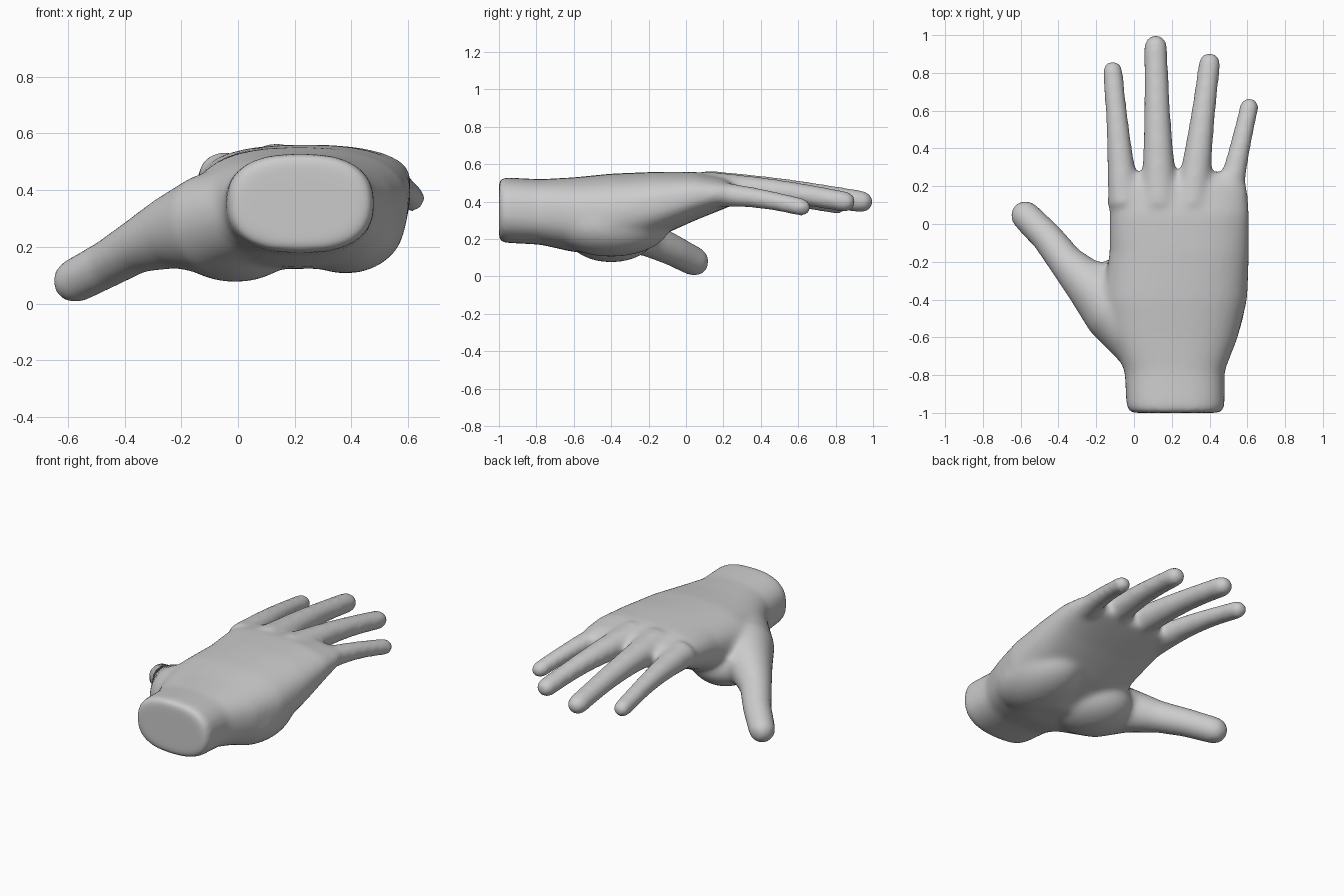
import bpy, bmesh, math
from mathutils import Vector

if "Cube" in bpy.data.objects:
    bpy.data.objects.remove(bpy.data.objects["Cube"])

skin = bpy.data.materials.new("light_grey")
skin.use_nodes = True
skin.diffuse_color = (0.6, 0.6, 0.6, 1)
skin.node_tree.nodes["Principled BSDF"].inputs["Base Color"].default_value = skin.diffuse_color

bm = bmesh.new()
SIDES = 32


def loft(rings, power=2):
    """Skin a closed tube through (centre, side axis, up axis) rings."""
    loops = []
    for centre, side, up in rings:
        loop = []
        for i in range(SIDES):
            angle = math.tau * i / SIDES
            u, v = math.cos(angle), math.sin(angle)
            u = math.copysign(abs(u) ** (2 / power), u)
            v = math.copysign(abs(v) ** (2 / power), v)
            loop.append(bm.verts.new(centre + side * u + up * v))
        loops.append(loop)
    faces = [bm.faces.new(loops[0][::-1]), bm.faces.new(loops[-1])]
    for a, b in zip(loops, loops[1:]):
        for i in range(SIDES):
            j = (i + 1) % SIDES
            faces.append(bm.faces.new((a[i], a[j], b[j], b[i])))
    bmesh.ops.recalc_face_normals(bm, faces=faces)


def digit(points, radii, flatness=1):
    """Round-tipped tube along the points."""
    rings = []
    last = len(points) - 1
    for i, (point, radius) in enumerate(zip(points, radii)):
        along = (points[min(i + 1, last)] - points[max(i - 1, 0)]).normalized()
        side = along.cross(Vector((0, 0, 1))).normalized()
        up = side.cross(along) * flatness
        rings.append((point, side * radius, up * radius))
    centre, side, up = rings[-1]
    for k in range(1, 6):
        angle = math.radians(17 * k)
        rings.append((centre + along * radius * math.sin(angle),
                      side * math.cos(angle), up * math.cos(angle)))
    loft(rings)


def finger(root, tip, radius, steps=8):
    """Slightly arched finger that flares towards the knuckle."""
    root, tip = Vector(root), Vector(tip)
    points, radii = [], []
    for i in range(steps + 1):
        t = i / steps
        arch = Vector((0, 0, math.sin(math.pi * t) / 50))
        points.append(root.lerp(tip, t) + arch)
        radii.append(radius * (1 + 0.65 * (1 - t) ** 2))
    digit(points, radii, 0.95)


def pad(centre, radii, turn=0):
    """Fleshy ellipsoid, turned about z."""
    ball = bmesh.ops.create_uvsphere(bm, u_segments=24, v_segments=14, radius=1)["verts"]
    c, s = math.cos(turn), math.sin(turn)
    for v in ball:
        x, y, z = [a * b for a, b in zip(v.co, radii)]
        v.co = Vector(centre) + Vector((x * c - y * s, x * s + y * c, z))


# Wrist and palm: y, right x, left x, bottom z, top z
palm = [
    (-1, -0.02, 0.46, 0.19, 0.52), (-0.97, -0.04, 0.48, 0.18, 0.53),
    (-0.78, -0.05, 0.48, 0.17, 0.52), (-0.6, -0.13, 0.55, 0.13, 0.53),
    (-0.4, -0.17, 0.6, 0.12, 0.55), (-0.15, -0.13, 0.61, 0.21, 0.56),
    (0.05, -0.13, 0.61, 0.3, 0.56), (0.2, -0.12, 0.6, 0.36, 0.53),
    (0.27, -0.1, 0.56, 0.39, 0.49),
]
loft([(Vector(((a + b) / 2, y, (c + d) / 2)), Vector(((b - a) / 2, 0, 0)),
       Vector((0, 0, (d - c) / 2))) for y, a, b, c, d in palm], 2.5)

# Thumb
thumb_path = [(0.04, -0.62, 0.32), (-0.1, -0.45, 0.28), (-0.24, -0.32, 0.25),
              (-0.36, -0.2, 0.2), (-0.46, -0.07, 0.14), (-0.575, 0.045, 0.08)]
digit([Vector(p) for p in thumb_path], [0.16, 0.18, 0.13, 0.095, 0.085, 0.08])

# Web between thumb and palm
pad((-0.17, -0.28, 0.27), (0.14, 0.08, 0.08), -0.2)

# Index, middle, ring and little fingers
finger((-0.05, 0.1, 0.45), (-0.113, 0.81, 0.385), 0.055)
finger((0.135, 0.1, 0.47), (0.115, 0.94, 0.4), 0.063)
finger((0.305, 0.1, 0.47), (0.4, 0.85, 0.4), 0.06)
finger((0.48, 0.05, 0.44), (0.61, 0.62, 0.37), 0.052)

# Thumb and heel pads
pad((-0.01, -0.4, 0.23), (0.22, 0.25, 0.155), 0.5)
pad((0.38, -0.4, 0.28), (0.21, 0.32, 0.175))

mesh = bpy.data.meshes.new("hand")
bm.to_mesh(mesh)
bm.free()
mesh.materials.append(skin)
hand = bpy.data.objects.new("hand", mesh)
bpy.context.collection.objects.link(hand)

# Fuse the parts into one soft skin
remesh = hand.modifiers.new("fuse", "REMESH")
remesh.mode = "VOXEL"
remesh.voxel_size = 0.014
remesh.use_smooth_shade = True
soften = hand.modifiers.new("soften", "SMOOTH")
soften.factor = 0.5
soften.iterations = 24
